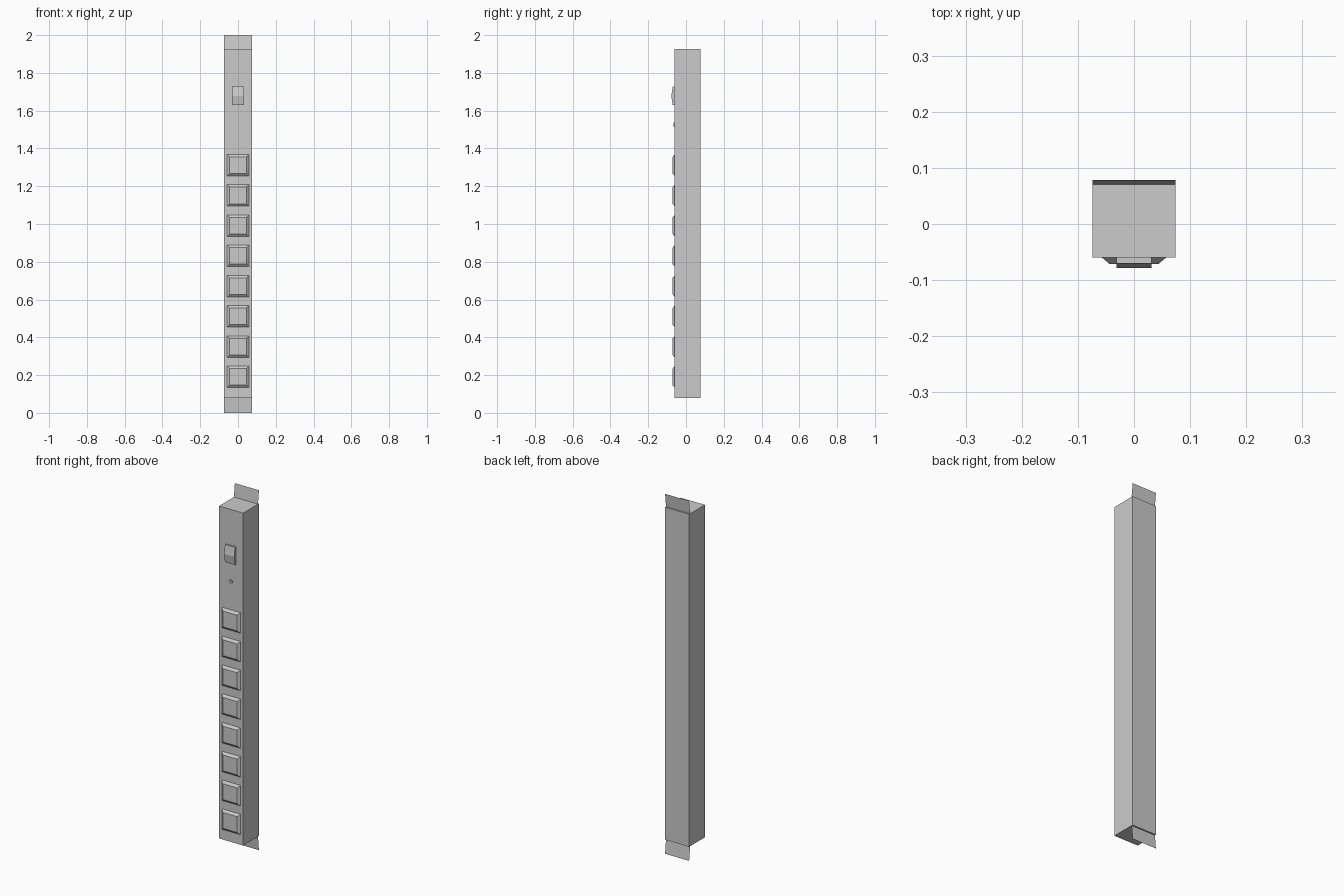
import bpy, bmesh, math

if "Cube" in bpy.data.objects:
    bpy.data.objects.remove(bpy.data.objects["Cube"])

grey = bpy.data.materials.new("plain grey")
grey.diffuse_color = (0.6, 0.6, 0.6, 1)
grey.use_nodes = True
grey.node_tree.nodes["Principled BSDF"].inputs["Base Color"].default_value = grey.diffuse_color

HALF_W = 0.074            # half width of the strip
FRONT, BACK = -0.06, 0.078
BOTTOM, TOP = 0.078, 1.926


def make(name, verts, faces, closed=True):
    mesh = bpy.data.meshes.new(name)
    mesh.from_pydata(verts, [], faces)
    if closed:
        bm = bmesh.new()
        bm.from_mesh(mesh)
        bmesh.ops.recalc_face_normals(bm, faces=bm.faces)
        bm.to_mesh(mesh)
        bm.free()
    mesh.materials.append(grey)
    obj = bpy.data.objects.new(name, mesh)
    bpy.context.collection.objects.link(obj)
    return obj


def extrude_x(name, profile, half):
    """Prism of a (y, z) profile across x."""
    n = len(profile)
    verts = [(x, y, z) for x in (-half, half) for y, z in profile]
    faces = [tuple(range(n)), tuple(range(n, 2 * n))]
    faces += [(i, (i + 1) % n, n + (i + 1) % n, n + i) for i in range(n)]
    return make(name, verts, faces)


def frustum(name, z, sides, base, tip, depth, turn):
    """Tapered block standing out of the front face."""
    verts = []
    for r, y in ((base, FRONT), (tip, FRONT - depth)):
        for i in range(sides):
            a = turn + 2 * math.pi * i / sides
            verts.append((r * math.cos(a), y, z + r * math.sin(a)))
    n = sides
    faces = [tuple(range(n)), tuple(range(n, 2 * n))]
    faces += [(i, (i + 1) % n, n + (i + 1) % n, n + i) for i in range(n)]
    return make(name, verts, faces)


# Long housing
extrude_x("housing", [(FRONT, BOTTOM), (BACK, BOTTOM), (BACK, TOP), (FRONT, TOP)], HALF_W)

# Thin mounting tabs, leaning slightly backwards at both ends
for name, z0, z1 in (("top_tab", TOP, 2.0), ("bottom_tab", BOTTOM, 0.0)):
    quad = (0, 1, 2, 3) if z1 > z0 else (3, 2, 1, 0)
    make(name, [(-HALF_W, 0.07, z0), (HALF_W, 0.07, z0),
                (HALF_W, BACK, z1), (-HALF_W, BACK, z1)], [quad], closed=False)

# Eight bevelled square outlets
for i in range(8):
    frustum(f"outlet_{i + 1}", 0.191 + 0.16 * i, 4,
            0.057 * math.sqrt(2), 0.044 * math.sqrt(2), 0.011, math.pi / 4)

# Rocker switch
extrude_x("rocker_switch", [(FRONT, 1.63), (FRONT, 1.727), (-0.07, 1.727),
                            (-0.078, 1.677), (-0.07, 1.63)], 0.031)

# Indicator lamp
frustum("indicator_lamp", 1.527, 12, 0.01, 0.01, 0.007, 0)
